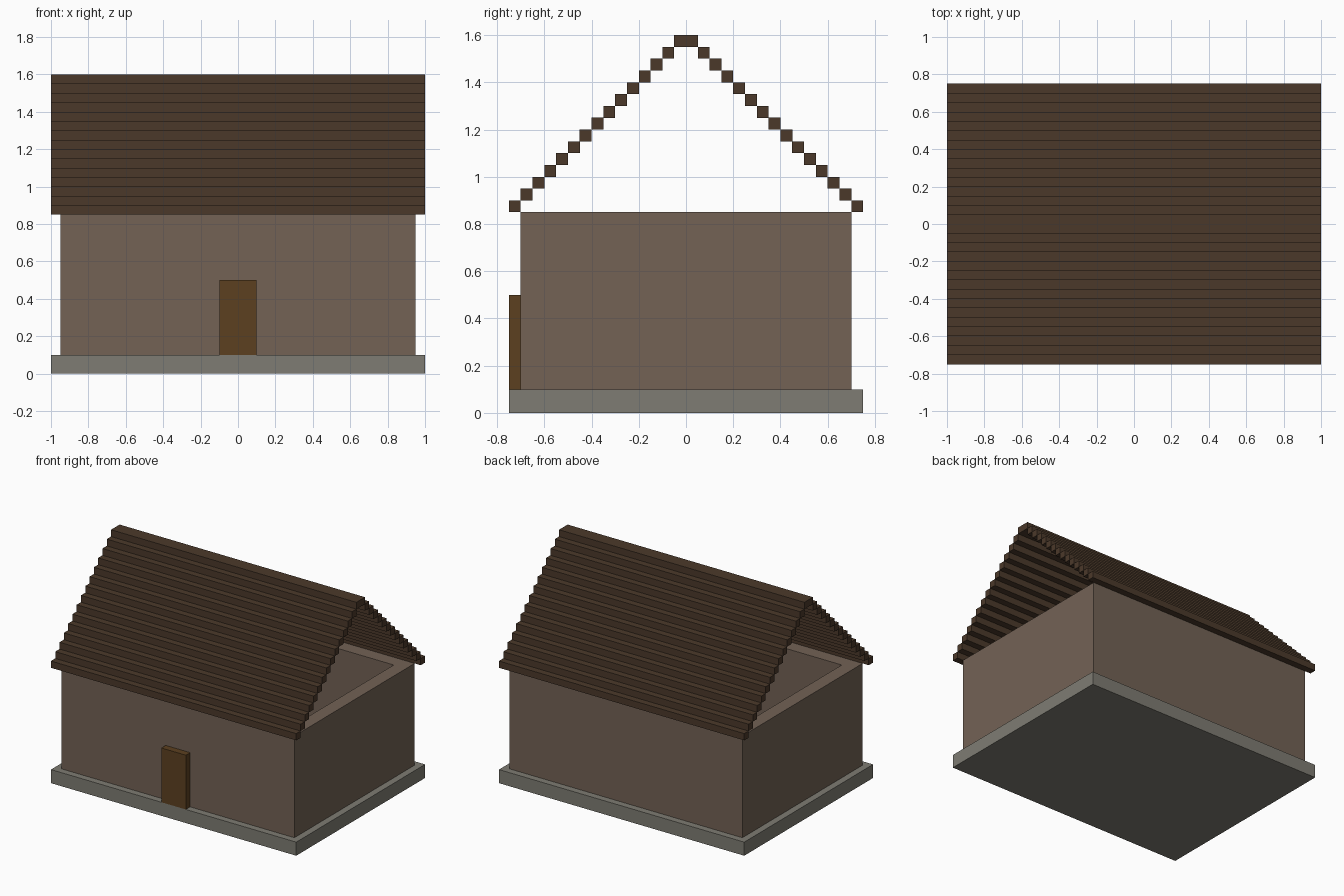
import bpy
import bmesh

cube = bpy.data.objects.get("Cube")
if cube:
    bpy.data.objects.remove(cube, do_unlink=True)


def material(name, rgb):
    """Flat material from an 8-bit sRGB colour."""
    lin = [((c / 255 + 0.055) / 1.055) ** 2.4 for c in rgb] + [1.0]
    mat = bpy.data.materials.new(name)
    mat.use_nodes = True
    mat.diffuse_color = lin
    bsdf = next(n for n in mat.node_tree.nodes if n.type == "BSDF_PRINCIPLED")
    bsdf.inputs["Base Color"].default_value = lin
    bsdf.inputs["Roughness"].default_value = 0.9
    return mat


def finish(name, bm, mat):
    bmesh.ops.recalc_face_normals(bm, faces=bm.faces)
    mesh = bpy.data.meshes.new(name)
    bm.to_mesh(mesh)
    bm.free()
    mesh.materials.append(mat)
    obj = bpy.data.objects.new(name, mesh)
    bpy.context.collection.objects.link(obj)
    return obj


def box(name, lo, hi, mat):
    """Axis-aligned box between two corners, with its origin at the world centre."""
    bm = bmesh.new()
    bmesh.ops.create_cube(bm, size=1)
    for v in bm.verts:
        v.co = [lo[i] + (v.co[i] + 0.5) * (hi[i] - lo[i]) for i in range(3)]
    return finish(name, bm, mat)


def hollow_walls(name, half_x, half_y, z0, z1, thickness, mat):
    """Four walls with mitred corners, open at the top and bottom."""
    def ring(inset, z):
        x, y = half_x - inset, half_y - inset
        return [bm.verts.new(p) for p in ((-x, -y, z), (x, -y, z), (x, y, z), (-x, y, z))]

    bm = bmesh.new()
    loops = [ring(0, z0), ring(0, z1), ring(thickness, z1), ring(thickness, z0)]
    for a, b in zip(loops, loops[1:] + loops[:1]):
        for i in range(4):
            j = (i + 1) % 4
            bm.faces.new((a[i], a[j], b[j], b[i]))
    return finish(name, bm, mat)


stone = material("grey stone", (126, 124, 115))
plaster = material("brown plaster", (115, 98, 85))
roof_wood = material("dark roof wood", (75, 57, 42))
door_wood = material("door wood", (92, 64, 32))

# Base, walls and door
box("foundation", (-1, -0.75, 0), (1, 0.75, 0.1), stone)
hollow_walls("walls", 0.95, 0.7, 0.1, 0.85, 0.1, plaster)
box("door", (-0.1, -0.75, 0.1), (0.1, -0.7, 0.5), door_wood)

# Stepped roof: one batten repeated up the slope and mirrored to the back
STEP, COURSES = 0.05, 14
battens = box("roof_battens", (-1, -0.75, 0.85), (1, -0.7, 0.9), roof_wood)
array = battens.modifiers.new("courses", "ARRAY")
array.count = COURSES
array.use_relative_offset = False
array.use_constant_offset = True
array.constant_offset_displace = (0, STEP, STEP)
mirror = battens.modifiers.new("back_slope", "MIRROR")
mirror.use_axis = (False, True, False)
mirror.use_mirror_merge = False

# Ridge beam closing the top
box("roof_ridge", (-1, -0.05, 1.55), (1, 0.05, 1.6), roof_wood)
